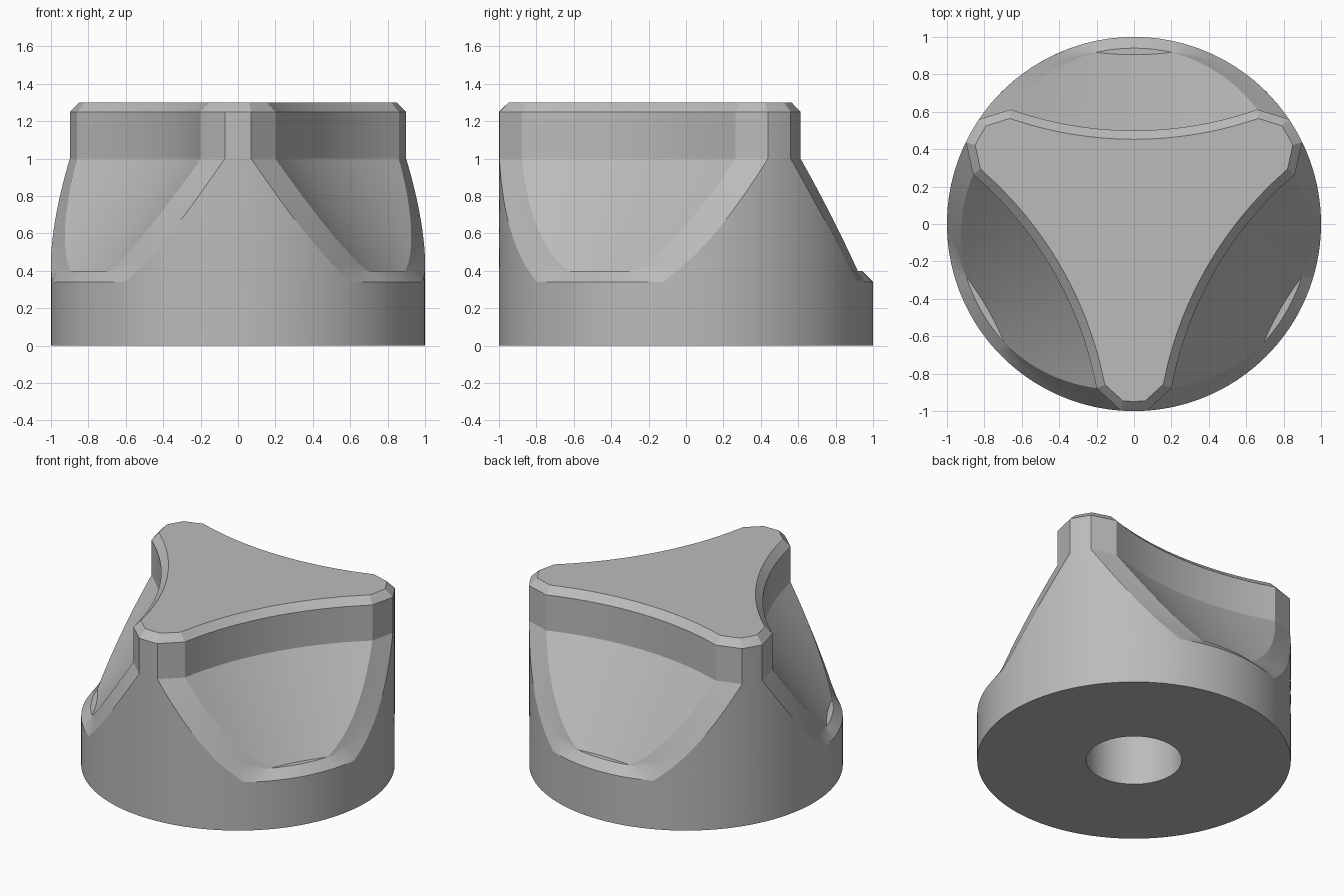
import bpy, bmesh
from math import sin, cos, acos, sqrt, radians, pi

cube = bpy.data.objects.get("Cube")
if cube:
    bpy.data.objects.remove(cube, do_unlink=True)

AXIS = 2.5                      # distance from knob centre to each scoop axis
FLOOR, LIP, NECK, SHOULDER, TOP = 0.4, 0.34, 1.0, 1.25, 1.3
SCOOP_N, CHAMFER_N, WALL_N = 14, 4, 12


def lerp(a, b, t):
    return a + (b - a) * t


def crossing(big, r):
    """Angle at which a scoop of radius big meets a circle of radius r."""
    return acos((AXIS ** 2 + r * r - big * big) / (2 * AXIS * r))


def half_sector(scoop, a, b, wall):
    """Polar points from a scoop's middle to the next rib's middle.
    a: angle where the chamfer meets the wall, b: where it meets the scoop."""
    pts = [(scoop(b * i / SCOOP_N), b * i / SCOOP_N) for i in range(SCOOP_N + 1)]
    rb = pts[-1][0]
    xa, ya, xb, yb = wall * cos(a), wall * sin(a), rb * cos(b), rb * sin(b)
    for i in range(1, CHAMFER_N):
        t = i / CHAMFER_N
        if abs(rb - wall) < 1e-6:          # plain round wall
            pts.append((wall, lerp(b, a, t)))
        else:                              # flat chamfer
            x, y = lerp(xb, xa, t), lerp(yb, ya, t)
            pts.append((sqrt(x * x + y * y), acos(x / sqrt(x * x + y * y))))
    pts += [(wall, lerp(a, pi / 3, i / WALL_N)) for i in range(WALL_N + 1)]
    return pts


def ring(z, half):
    """Mirror a half sector and repeat it three times round the knob."""
    sector = [(r, -t) for r, t in half[:0:-1]] + half[:-1]
    out = []
    for k in range(3):
        turn = pi / 2 + k * 2 * pi / 3
        out += [(r * cos(t + turn), r * sin(t + turn), z) for r, t in sector]
    return out


def hollow(big):
    return lambda t: AXIS * cos(t) - sqrt(big ** 2 - (AXIS * sin(t)) ** 2)


def scooped(z):
    """Section through the conical part of the scoops."""
    t = (z - FLOOR) / (NECK - FLOOR)
    big = lerp(1.595, 2.0, t)
    a = crossing(big, 1) + radians(lerp(7.5, 6.5, t))
    b = crossing(big, lerp(0.94, 0.9, t))
    return half_sector(hollow(big), a, b, 1)


b_floor = crossing(1.595, 0.94)
a_floor = crossing(1.595, 1) + radians(7.5)


def plain(r):
    return half_sector(lambda t: r, radians(23), b_floor, r)


# Sections from the bore, round the base, up the scoops to the top
rings = [ring(0.9, plain(0.305)), ring(0, plain(0.305)), ring(0, plain(1)),
         ring(LIP, plain(1)),
         ring(FLOOR, half_sector(lambda t: 0.94, a_floor, b_floor, 1))]
STEPS = 14
rings += [ring(z, scooped(z)) for z in
          (lerp(FLOOR, NECK, i / STEPS) for i in range(STEPS + 1))]
rings.append(ring(SHOULDER, scooped(NECK)))
rings.append(ring(TOP, half_sector(hollow(2.047), radians(56.4),
                                   crossing(2.047, 0.872), 0.948)))

# Skin the sections
bm = bmesh.new()
loops = [[bm.verts.new(p) for p in r] for r in rings]
for low, high in zip(loops, loops[1:]):
    for i in range(len(low)):
        j = (i + 1) % len(low)
        bm.faces.new((low[i], low[j], high[j], high[i]))
bm.faces.new(loops[0][::-1])
bm.faces.new(loops[-1])
bmesh.ops.remove_doubles(bm, verts=bm.verts, dist=0.0001)
bmesh.ops.recalc_face_normals(bm, faces=bm.faces)
mesh = bpy.data.meshes.new("knob_body")
bm.to_mesh(mesh)
bm.free()
knob = bpy.data.objects.new("knob_body", mesh)
bpy.context.collection.objects.link(knob)

# Grey material
grey = bpy.data.materials.new("plain_grey")
grey.use_nodes = True
colour = (0.5, 0.5, 0.5, 1)
grey.diffuse_color = colour
grey.node_tree.nodes["Principled BSDF"].inputs["Base Color"].default_value = colour
mesh.materials.append(grey)

# Smooth curves, crisp chamfer edges
bpy.ops.object.select_all(action="DESELECT")
knob.select_set(True)
bpy.context.view_layer.objects.active = knob
bpy.ops.object.shade_smooth_by_angle(angle=radians(22))
